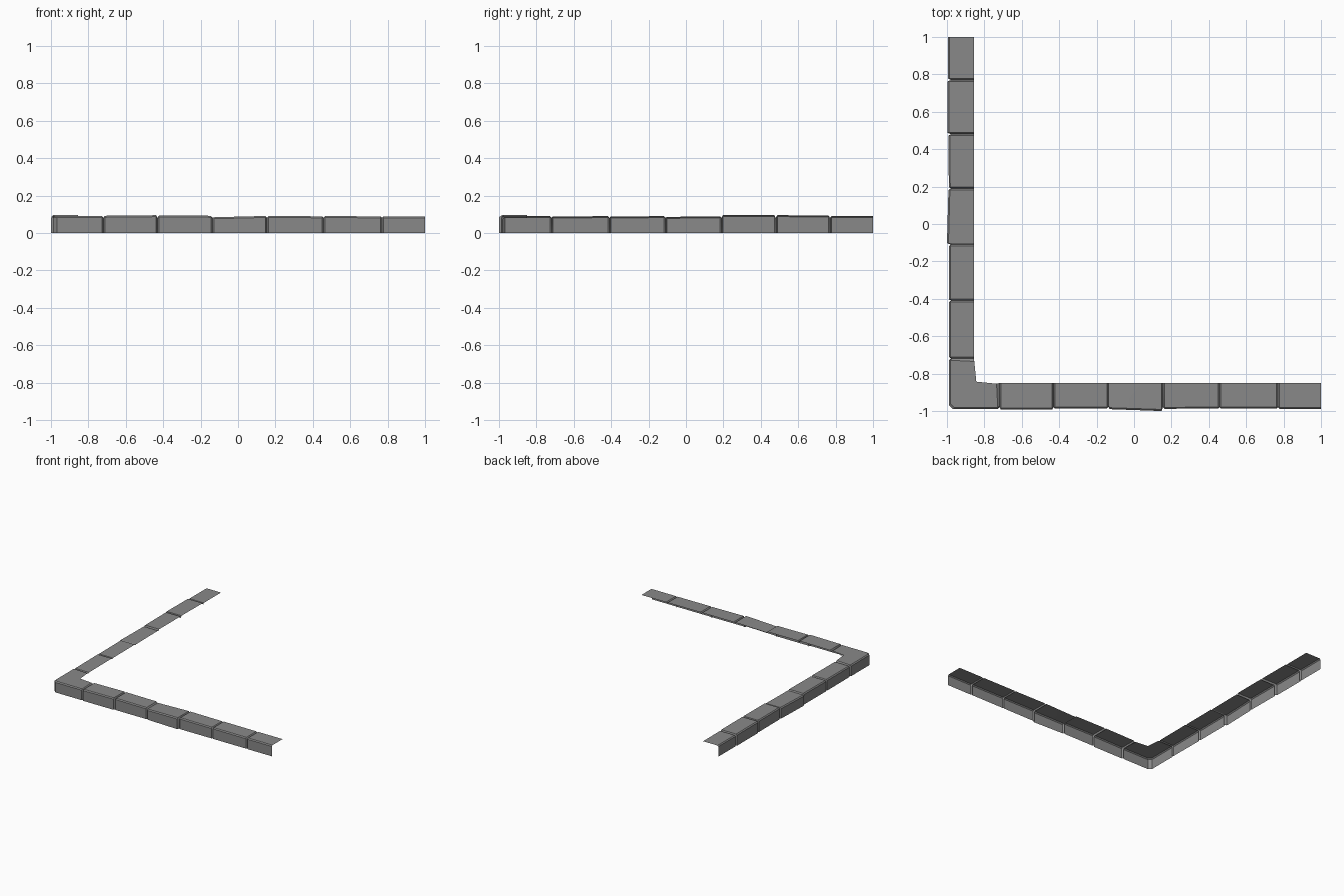
import bpy
import bmesh

cube = bpy.data.objects.get("Cube")
if cube:
    bpy.data.objects.remove(cube, do_unlink=True)

# One plain stone colour
stone_grey = bpy.data.materials.new("stone_grey")
stone_grey.use_nodes = True
colour = (0.25, 0.25, 0.25, 1)
stone_grey.diffuse_color = colour
bsdf = stone_grey.node_tree.nodes["Principled BSDF"]
bsdf.inputs["Base Color"].default_value = colour
bsdf.inputs["Roughness"].default_value = 0.9

JOINT_OUT, JOINT_TOP = 0.979, 0.081   # bottom of the grooves between stones
GAP, BEVEL = 0.008, 0.008


def section(outer, inner, top):
    """Open cross-section: wall foot, wall top, bevelled edge, inner rim."""
    (ox, oy), (ix, iy) = outer, inner
    t = BEVEL / 0.14
    return [(ox, oy, 0), (ox, oy, top - BEVEL),
            (ox + (ix - ox) * t, oy + (iy - oy) * t, top), (ix, iy, top)]


def skin(name, sections):
    """Join neighbouring cross-sections into an open shell."""
    bm = bmesh.new()
    rows = [[bm.verts.new(p) for p in s] for s in sections]
    for a, b in zip(rows, rows[1:]):
        for i in range(len(a) - 1):
            bm.faces.new((a[i], b[i], b[i + 1], a[i + 1]))
    bmesh.ops.remove_doubles(bm, verts=bm.verts, dist=0.0001)
    mesh = bpy.data.meshes.new(name)
    bm.to_mesh(mesh)
    bm.free()
    mesh.materials.append(stone_grey)
    obj = bpy.data.objects.new(name, mesh)
    bpy.context.collection.objects.link(obj)
    bpy.ops.object.select_all(action="DESELECT")
    obj.select_set(True)
    bpy.context.view_layer.objects.active = obj
    bpy.ops.object.shade_smooth_by_angle(angle=0.5)


def run_of_stones(name, joints, shapes, inner, along_y):
    """Row of kerb stones; each shape is (outer start, outer end, top start, top end)."""
    for n, (w0, w1, z0, z1) in enumerate(shapes):
        start, end = joints[n], joints[n + 1]
        last = n == len(shapes) - 1
        stations = [(start, JOINT_OUT, JOINT_TOP), (start + GAP, w0, z0)]
        if last:
            stations.append((end, w1, z1))
        else:
            stations += [(end - GAP, w1, z1), (end, JOINT_OUT, JOINT_TOP)]
        if along_y:
            rows = [section((-w, u), (-inner, u), z) for u, w, z in reversed(stations)]
        else:
            rows = [section((u, -w), (u, -inner), z) for u, w, z in stations]
        skin(f"{name}_{n + 1}", rows)


# Front row
run_of_stones("front_stone", [-0.72, -0.43, -0.137, 0.155, 0.457, 0.77, 1.0], [
    (0.993, 0.993, 0.092, 0.095),
    (0.987, 0.987, 0.094, 0.092),
    (0.990, 1.000, 0.084, 0.091),
    (0.988, 0.987, 0.091, 0.089),
    (0.987, 0.987, 0.090, 0.089),
    (0.988, 0.988, 0.089, 0.089),
], 0.85, False)

# Side row
run_of_stones("side_stone", [-0.72, -0.41, -0.11, 0.19, 0.48, 0.77, 1.0], [
    (0.988, 0.990, 0.088, 0.090),
    (0.990, 0.990, 0.088, 0.090),
    (1.000, 0.992, 0.086, 0.089),
    (0.990, 0.992, 0.095, 0.095),
    (0.997, 0.997, 0.095, 0.094),
    (0.994, 0.994, 0.090, 0.090),
], 0.855, True)

# Corner stone, mirrored about the diagonal
side_half = [
    ((-JOINT_OUT, -0.72), (-0.855, -0.72), JOINT_TOP),
    ((-0.99, -0.728), (-0.854, -0.735), 0.09),
    ((-0.99, -0.967), (-0.843, -0.843), 0.09),
]
front_half = [(o[::-1], i[::-1], z) for o, i, z in reversed(side_half)]
front_half[-1] = ((-0.72, -JOINT_OUT), (-0.72, -0.85), JOINT_TOP)
skin("corner_stone", [section(*s) for s in side_half + front_half])
